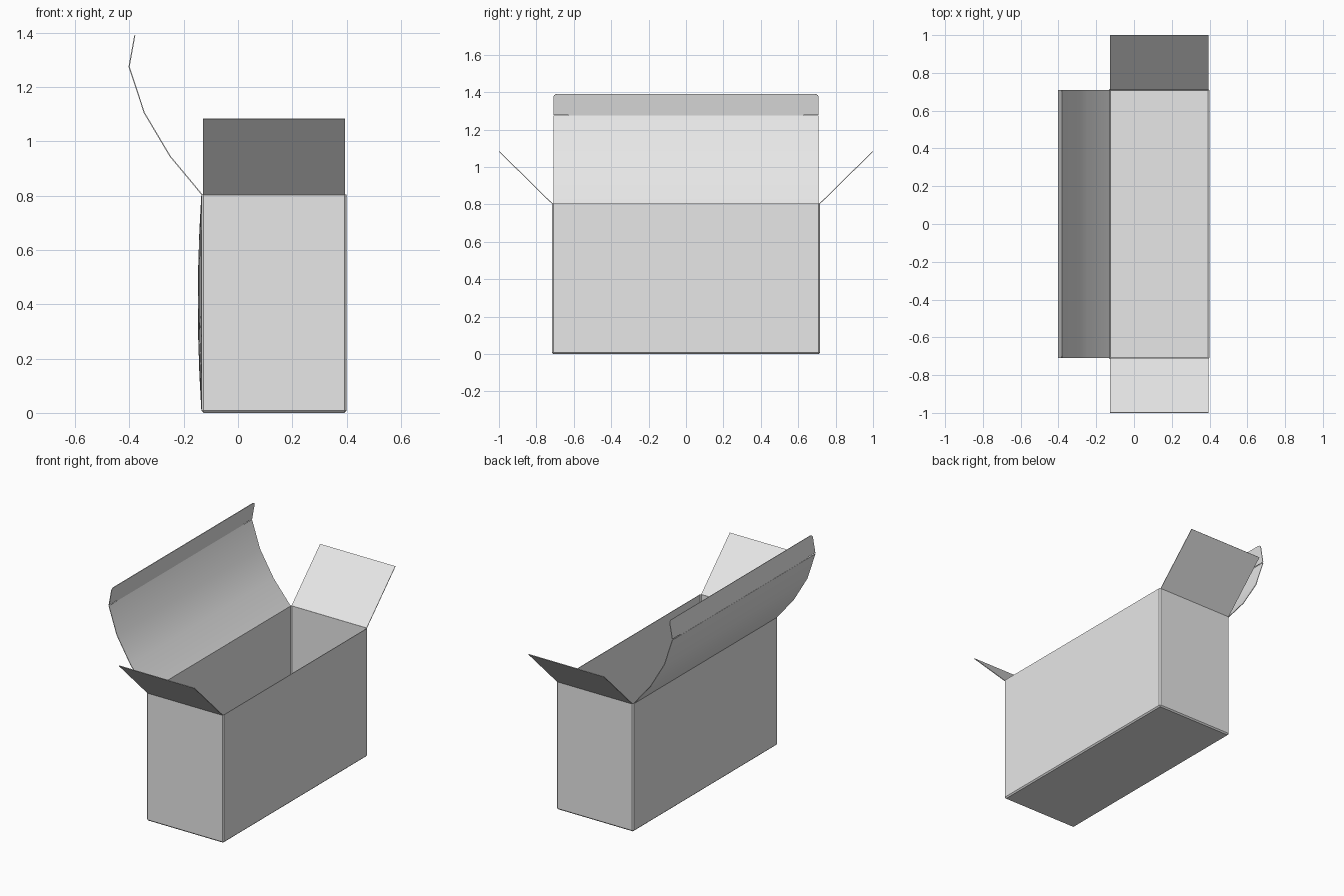
import bpy, bmesh, math
from mathutils import Vector

old = bpy.data.objects.get("Cube")
if old:
    bpy.data.objects.remove(old, do_unlink=True)

# Plain card colour
card = bpy.data.materials.new("grey_card")
card.use_nodes = True
GREY = (0.8, 0.8, 0.8, 1)
card.diffuse_color = GREY
card.node_tree.nodes["Principled BSDF"].inputs["Base Color"].default_value = GREY

X0, X1, Y, TOP = -0.135, 0.4, 0.716, 0.805
THICK = 0.004


def finish(name, bm, offset=0):
    """Turn a sheet into a thin card object."""
    mesh = bpy.data.meshes.new(name)
    bm.to_mesh(mesh)
    bm.free()
    mesh.materials.append(card)
    ob = bpy.data.objects.new(name, mesh)
    bpy.context.collection.objects.link(ob)
    bpy.ops.object.select_all(action='DESELECT')
    ob.select_set(True)
    bpy.context.view_layer.objects.active = ob
    mod = ob.modifiers.new("card", 'SOLIDIFY')
    mod.thickness = THICK
    mod.offset = offset
    bpy.ops.object.modifier_apply(modifier=mod.name)
    bpy.ops.object.shade_smooth_by_angle(angle=math.radians(30))
    return ob


def strip(name, path, a, b, axis):
    """Sweep an open path of (side, z) points between a and b along an axis."""
    bm = bmesh.new()
    rows = []
    for s, z in path:
        ends = [(s, e, z) if axis == 'y' else (e, s, z) for e in (a, b)]
        rows.append([bm.verts.new(p) for p in ends])
    for p, q in zip(rows, rows[1:]):
        bm.faces.new((p[0], p[1], q[1], q[0]))
    return finish(name, bm)


# Open box with narrow chamfered folds
bm = bmesh.new()
bmesh.ops.create_cube(bm, size=1)
for v in bm.verts:
    v.co = ((X0 + X1) / 2 + v.co.x * (X1 - X0), v.co.y * 2 * Y, (v.co.z + 0.5) * TOP)
bmesh.ops.delete(bm, geom=[f for f in bm.faces if f.normal.z > 0.9], context='FACES_ONLY')
bmesh.ops.bevel(bm, geom=[e for e in bm.edges if not e.is_boundary],
                offset=0.008, segments=1, affect='EDGES')
bm.normal_update()

# Slightly bulging long wall under the lid
wall = min(bm.faces, key=lambda f: f.calc_center_median().x)
bmesh.ops.subdivide_edges(bm, edges=list(wall.edges), cuts=5, use_grid_fill=True)
zlow = 0.008
for v in bm.verts:
    if abs(v.co.x - X0) < 0.0005:
        u = v.co.y / (Y - 0.008)
        w = 2 * (v.co.z - zlow) / (TOP - zlow) - 1
        v.co.x -= 0.013 * max(0, 1 - u * u) * max(0, 1 - w * w)
finish("box_body", bm, -1)

# Opened end flaps
for name, s in (("front_flap", -1), ("back_flap", 1)):
    strip(name, [(s * (Y - 0.002), TOP - 0.002), (s * 0.9985, 1.083)], -0.128, 0.394, 'x')

# Curved lid
crease = Vector((-0.401, 1.275))
strip("lid", [(X0 + 0.003, TOP - 0.002), (-0.25, 0.945), (-0.345, 1.105), tuple(crease)],
      -0.709, 0.709, 'y')

# Tuck flap with rounded corners and a short slit at each end of its crease
tip = Vector((-0.38, 1.39))
length = (tip - crease).length
W, R, SLIT, GAP = 0.709, 0.018, 0.08, 0.005
half = [(W - SLIT, 0), (W - SLIT, GAP), (W, GAP)]
for i in range(5):
    a = i * math.pi / 8
    half.append((W - R + R * math.cos(a), length - R + R * math.sin(a)))
outline = half + [(-y, t) for y, t in reversed(half)]
bm = bmesh.new()
ring = []
for y, t in outline:
    p = crease.lerp(tip, t / length)
    ring.append(bm.verts.new((p.x, y, p.y)))
bm.faces.new(ring)
finish("tuck_flap", bm)
